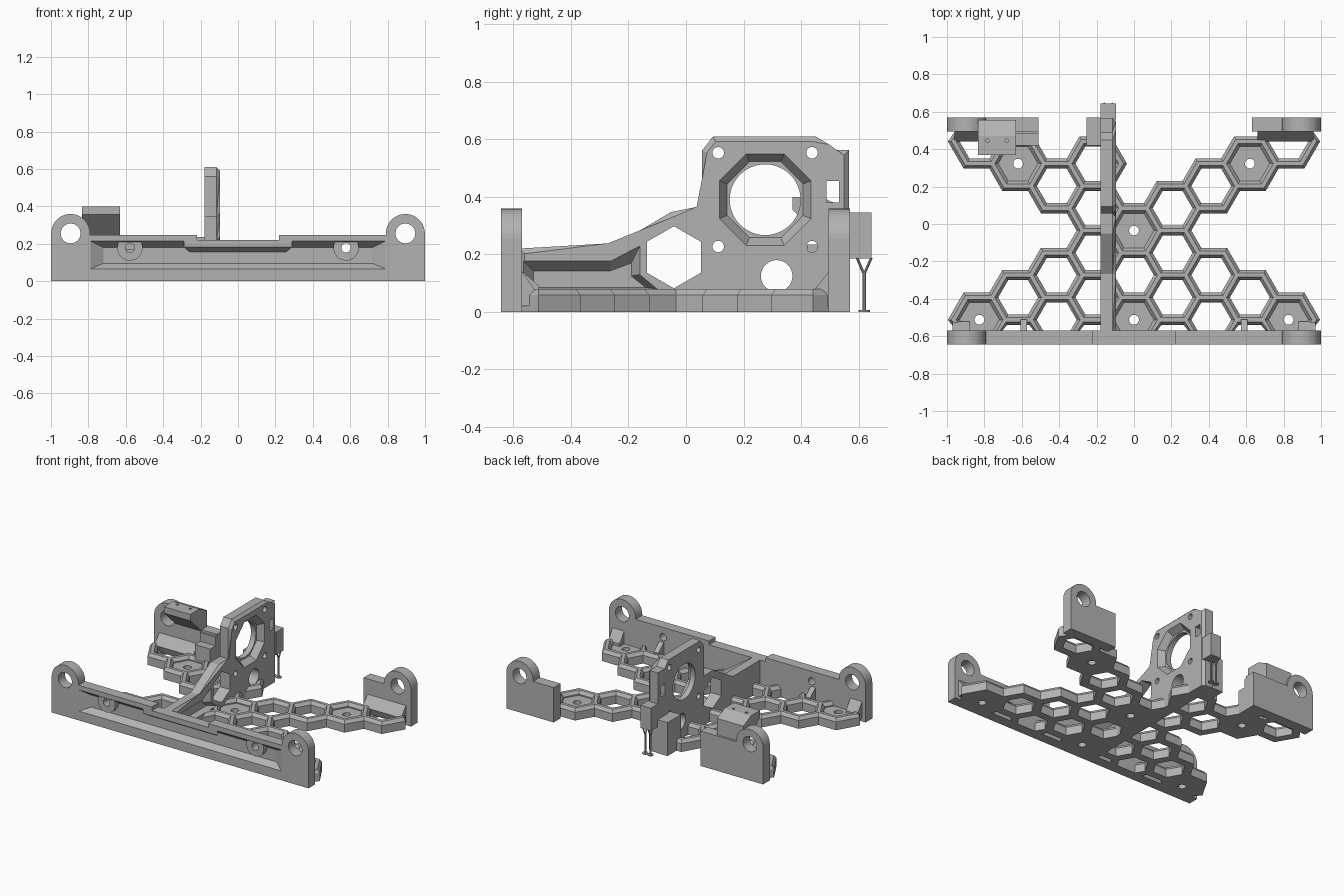
import bpy, bmesh, math

cube = bpy.data.objects.get("Cube")
if cube:
    bpy.data.objects.remove(cube, do_unlink=True)

grey = bpy.data.materials.new("grey_plastic")
grey.use_nodes = True
grey.diffuse_color = (0.45, 0.45, 0.45, 1)
grey.node_tree.nodes["Principled BSDF"].inputs["Base Color"].default_value = grey.diffuse_color


def finish(name, bm):
    bmesh.ops.recalc_face_normals(bm, faces=bm.faces)
    mesh = bpy.data.meshes.new(name)
    bm.to_mesh(mesh)
    bm.free()
    mesh.materials.append(grey)
    ob = bpy.data.objects.new(name, mesh)
    bpy.context.collection.objects.link(ob)
    return ob


def place(axis, p, h):
    a, b = p
    return {"x": (h, a, b), "y": (a, h, b), "z": (a, b, h)}[axis]


def loft(bm, rings, closed=False):
    """Skin a list of equal point rings, capping the ends or joining them."""
    vs = [[bm.verts.new(p) for p in r] for r in rings]
    n = len(vs[0])
    for i in range(len(vs) if closed else len(vs) - 1):
        a, b = vs[i], vs[(i + 1) % len(vs)]
        for k in range(n):
            bm.faces.new((a[k], a[(k + 1) % n], b[(k + 1) % n], b[k]))
    if not closed:
        bm.faces.new(vs[0])
        bm.faces.new(vs[-1])


def prism(name, axis, pts, lo, hi, end=None, bevel=0):
    bm = bmesh.new()
    loft(bm, [[place(axis, p, lo) for p in pts], [place(axis, p, hi) for p in (end or pts)]])
    if bevel:
        i = "xyz".index(axis)
        rim = [e for e in bm.edges if all(abs(v.co[i] - hi) < 1e-5 for v in e.verts)
               and max(v.co.z for v in e.verts) > 0.01]
        bmesh.ops.bevel(bm, geom=rim, offset=bevel, segments=1, affect="EDGES")
    return finish(name, bm)


def ngon(n, a, b, r, start=0.0):
    return [(a + r * math.cos(start + math.tau * k / n), b + r * math.sin(start + math.tau * k / n))
            for k in range(n)]


def rect(a0, a1, b0, b1):
    return [(a0, b0), (a1, b0), (a1, b1), (a0, b1)]


def flip(pts):
    return [(-a, b) for a, b in reversed(pts)]


def cut(ob, cutter):
    mod = ob.modifiers.new("cut", "BOOLEAN")
    mod.operation, mod.solver, mod.object = "DIFFERENCE", "EXACT", cutter
    bpy.context.view_layer.update()
    dg = bpy.context.evaluated_depsgraph_get()
    mesh = bpy.data.meshes.new_from_object(ob.evaluated_get(dg))
    ob.modifiers.clear()
    ob.data = mesh
    bpy.data.objects.remove(cutter, do_unlink=True)


def drill(ob, axis, a, b, r, lo, hi, n=32, start=0.0):
    cut(ob, prism("drill", axis, ngon(n, a, b, r, start), lo, hi))


# Honeycomb base: chamfered hexagonal rings on a grid
PITCH, WALL, LOW = 0.2385, 0.027, -0.512
COL = PITCH * math.sqrt(3) / 2
right_cells = [(1, 0.5), (1, 1.5), (1, 2.5), (2, 0), (2, 1), (2, 3), (3, 0.5), (3, 3.5), (4, 0), (4, 4)]
cells = [(0, 0), (0, 1), (0, 2), (-1, 3.5)] + right_cells + [(-c, r) for c, r in right_cells]
plates = [(0, 0), (0, 2), (3, 3.5), (-3, 3.5), (4, 0), (-4, 0)]


def hexagon(cx, cy, apothem):
    return [(x, min(max(y, -0.62), 0.56)) for x, y in ngon(6, cx, cy, apothem * 2 / math.sqrt(3))]


for col, row in cells:
    cx, cy = col * COL, LOW + row * PITCH
    section = [(-WALL, 0), (WALL, 0), (WALL, 0.058), (0.011, 0.08), (-0.011, 0.08), (-WALL, 0.058)]
    bm = bmesh.new()
    loft(bm, [[(x, y, z) for x, y in hexagon(cx, cy, PITCH / 2 + off)] for off, z in section], True)
    finish("honeycomb_cell", bm)
    if (col, row) in plates:
        plate = prism("screw_plate", "z", hexagon(cx, cy, PITCH / 2 - 0.01), 0, 0.05)
        drill(plate, "z", cx, cy, 0.026, -0.1, 0.2)

# Front bar with rod eyes, tapered pocket and screw bosses
EAR_X, EAR_Z = 0.895, 0.255
arc = [(EAR_X + 0.104 * math.cos(math.pi * k / 20), EAR_Z + 0.104 * math.sin(math.pi * k / 20))
       for k in range(21)]
half = [(0.999, 0)] + arc + [(0.79, 0.247), (0.22, 0.247), (0.22, 0.22)]
bar = prism("front_bar", "y", half + flip(half), -0.643, -0.57)
cut(bar, prism("pocket", "y", rect(-0.79, 0.79, 0.065, 0.215), -0.644, -0.6,
               rect(-0.72, 0.72, 0.095, 0.18)))
lip = prism("bar_centre_lip", "y", rect(-0.29, 0.29, 0.183, 0.218), -0.643, -0.59,
            rect(-0.25, 0.25, 0.15, 0.218))
for s in (-1, 1):
    drill(bar, "y", s * EAR_X, EAR_Z, 0.053, -0.8, -0.4)
    drill(bar, "y", s * 0.578, 0.178, 0.025, -0.8, -0.4)
    boss = prism("screw_boss", "y", ngon(32, s * 0.578, 0.178, 0.068), -0.636, -0.575)
    drill(boss, "y", s * 0.578, 0.178, 0.025, -0.8, -0.4)
    cx = s * 0.59
    prism("boss_rib", "x", [(-0.58, 0.05), (-0.51, 0.05), (-0.51, 0.09), (-0.58, 0.15)], cx - 0.018, cx + 0.018)
    lo, hi = sorted((s * 0.88, s * 0.97))
    prism("front_gusset", "x", [(-0.58, 0.02), (-0.52, 0.02), (-0.52, 0.07), (-0.57, 0.14)], lo, hi)

# Rear brackets with rod eyes
for s, inner, name in ((1, 0.63, "rear_left_bracket"), (-1, 0.51, "rear_right_bracket")):
    outline = [(0.999, 0)] + arc + [(0.79, 0.245), (inner, 0.245), (inner, 0)]
    bracket = prism(name, "y", outline if s > 0 else flip(outline), 0.495, 0.57)
    drill(bracket, "y", s * EAR_X, EAR_Z, 0.053, 0.3, 0.8)
    lo, hi = sorted((s * 0.66, s * 0.96))
    prism("rear_gusset", "x", [(0.5, 0.02), (0.46, 0.02), (0.44, 0.07), (0.497, 0.14)], lo, hi)

# Switch arm leaning inwards, and the blocks beside the gap
arm = prism("switch_arm", "x", [(0.555, 0.23), (0.5, 0.23), (0.37, 0.355), (0.37, 0.4), (0.47, 0.4), (0.555, 0.36)],
            -0.835, -0.63)
for x in (-0.783, -0.682):
    drill(arm, "z", x, 0.445, 0.01, 0.36, 0.5, 12)
prism("bracket_block", "x", rect(0.42, 0.5, 0.0, 0.17), -0.63, -0.51)
prism("bracket_block_step", "x", rect(0.48, 0.5, 0.17, 0.23), -0.63, -0.51)
prism("plate_block", "x", rect(0.42, 0.57, 0, 0.235), -0.255, -0.17)

# Upright motor plate
X0, X1 = -0.178, -0.097
outline = [(-0.58, 0), (0.567, 0), (0.567, 0.563), (0.49, 0.563), (0.45, 0.61), (0.094, 0.61), (0.055, 0.56),
           (0.055, 0.347), (-0.052, 0.347), (-0.267, 0.22), (-0.58, 0.22)]
motor_plate = prism("motor_plate", "x", outline, X0, X1, bevel=0.018)
MY, MZ = 0.275, 0.39
cut(motor_plate, prism("recess", "x", ngon(8, MY, MZ, 0.173, math.pi / 8), X1 + 0.001, -0.14,
                       ngon(8, MY, MZ, 0.143, math.pi / 8)))
drill(motor_plate, "x", MY, MZ, 0.123, -0.3, 0.1, 48)
for dy in (-0.163, 0.163):
    for dz in (-0.163, 0.163):
        drill(motor_plate, "x", MY + dy, MZ + dz, 0.02, -0.3, 0.1, 20)
drill(motor_plate, "x", 0.315, 0.125, 0.055, -0.3, 0.1)
drill(motor_plate, "x", -0.042, 0.19, 0.108, -0.3, 0.1, 6, math.pi / 6)
cut(motor_plate, prism("slot", "x", rect(0.488, 0.532, 0.38, 0.455), -0.3, 0.1))
cut(motor_plate, prism("side_pocket", "x", [(-0.567, 0.08), (-0.1, 0.08), (-0.16, 0.13), (-0.16, 0.23), (-0.26, 0.178),
                                            (-0.567, 0.178)], X1 + 0.001, -0.145,
                       [(-0.53, 0.085), (-0.14, 0.085), (-0.19, 0.125), (-0.19, 0.17), (-0.265, 0.142),
                        (-0.53, 0.142)]))

# Rear clip with its thin branching prop
prism("rear_clip", "x", rect(0.56, 0.645, 0.185, 0.345), X0, X1)
for x in (X0 + 0.02, X1 - 0.02):
    prism("prop_stem", "z", ngon(8, x, 0.619, 0.006), 0.002, 0.14)
    prism("prop_foot", "z", ngon(12, x, 0.619, 0.02), 0, 0.006)
    for dy in (-0.025, 0.025):
        prism("prop_branch", "z", ngon(8, x, 0.619, 0.005), 0.13, 0.188, ngon(8, x, 0.619 + dy, 0.005))
